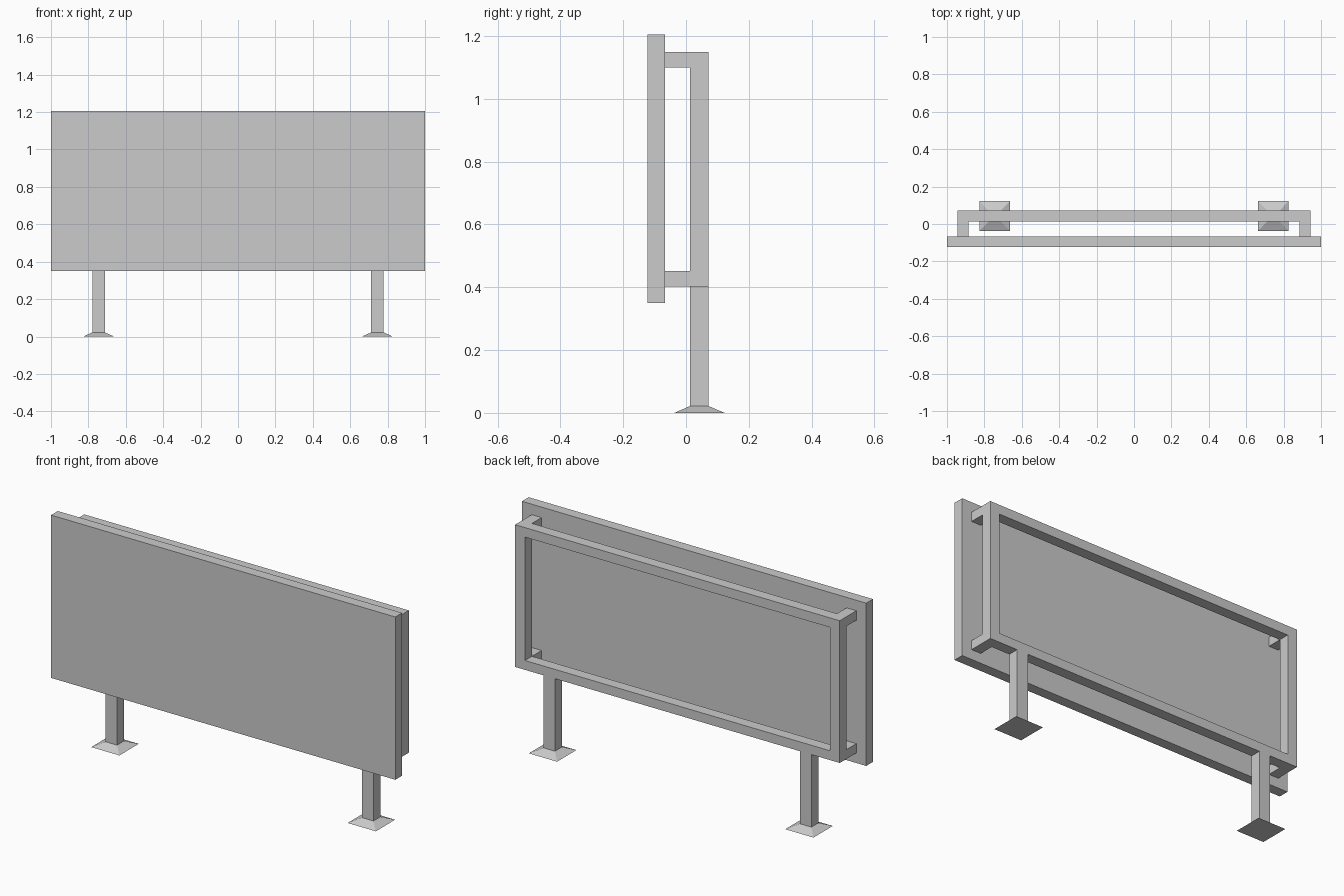
import bpy, bmesh

if "Cube" in bpy.data.objects:
    bpy.data.objects.remove(bpy.data.objects["Cube"])


def make_object(name, bm):
    bmesh.ops.recalc_face_normals(bm, faces=bm.faces)
    mesh = bpy.data.meshes.new(name)
    bm.to_mesh(mesh)
    bm.free()
    obj = bpy.data.objects.new(name, mesh)
    bpy.context.collection.objects.link(obj)
    return obj


def rect(a0, a1, b0, b1):
    return [(a0, b0), (a1, b0), (a1, b1), (a0, b1)]


def bridge(bm, loop_a, loop_b):
    for i in range(4):
        j = (i + 1) % 4
        bm.faces.new((loop_a[i], loop_a[j], loop_b[j], loop_b[i]))


def loft(name, sections):
    """Solid through stacked horizontal rectangles: (x0, x1, y0, y1, z)."""
    bm = bmesh.new()
    loops = [[bm.verts.new((x, y, s[4])) for x, y in rect(*s[:4])] for s in sections]
    for lower, upper in zip(loops, loops[1:]):
        bridge(bm, lower, upper)
    bm.faces.new(loops[0])
    bm.faces.new(loops[-1])
    return make_object(name, bm)


def box(name, x, y, z):
    return loft(name, [(*x, *y, z[0]), (*x, *y, z[1])])


BAR_Y = (0.013, 0.071)
PANEL_BACK = -0.067

# Front panel
box("sign_panel", (-1, 1), (-0.123, PANEL_BACK), (0.35, 1.205))

# Rectangular rear frame, one closed ring
bm = bmesh.new()
outer, inner = rect(-0.943, 0.943, 0.403, 1.15), rect(-0.886, 0.886, 0.452, 1.1)
of, ob = [[bm.verts.new((x, y, z)) for x, z in outer] for y in BAR_Y]
nf, nb = [[bm.verts.new((x, y, z)) for x, z in inner] for y in BAR_Y]
for a, b in ((of, nf), (ob, nb), (of, ob), (nf, nb)):
    bridge(bm, a, b)
make_object("rear_frame", bm)

for side, sx in (("left", -1), ("right", 1)):
    # Corner brackets joining the frame to the panel
    bx = sorted((sx * 0.886, sx * 0.943))
    for level, z in (("lower", (0.403, 0.452)), ("upper", (1.1, 1.15))):
        box(f"{side}_{level}_bracket", bx, (PANEL_BACK, BAR_Y[0]), z)

    # Post with a flared square foot
    cx = sx * 0.745
    post = (cx - 0.033, cx + 0.033, *BAR_Y)
    loft(f"{side}_leg", [(cx - 0.082, cx + 0.082, -0.037, 0.123, 0),
                         (*post, 0.022), (*post, 0.403)])
